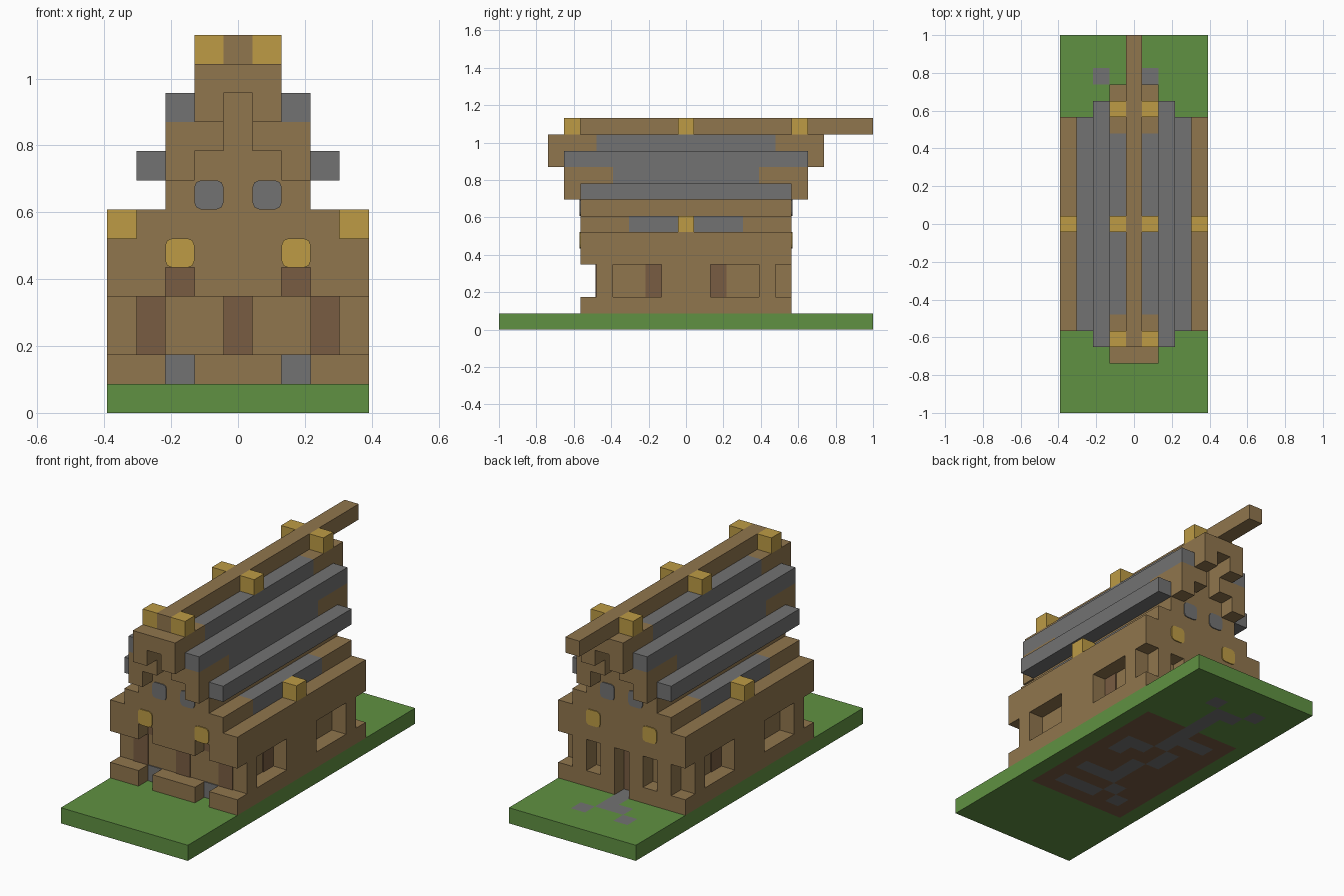
import bpy, bmesh
from mathutils import Matrix, Vector

if "Cube" in bpy.data.objects:
    bpy.data.objects.remove(bpy.data.objects["Cube"])

U = 2 / 23  # size of one building block
THIN = 0.06  # thickness of painted plates, in blocks


def material(name, rgb):
    m = bpy.data.materials.new(name)
    m.use_nodes = True
    m.diffuse_color = (*rgb, 1)
    m.node_tree.nodes["Principled BSDF"].inputs["Base Color"].default_value = (*rgb, 1)
    return m


TIMBER = material("timber brown", (0.28, 0.18, 0.075))
DARK = material("dark brown", (0.19, 0.107, 0.054))
STONE = material("stone grey", (0.17, 0.17, 0.17))
GOLD = material("gold", (0.51, 0.33, 0.06))
GRASS = material("grass green", (0.117, 0.283, 0.054))


def finish(name, bm, *mats):
    mesh = bpy.data.meshes.new(name)
    bm.to_mesh(mesh)
    bm.free()
    for m in mats:
        mesh.materials.append(m)
    ob = bpy.data.objects.new(name, mesh)
    bpy.context.collection.objects.link(ob)


def signs(flag):
    return (1, -1) if flag else (1,)


def solid(name, lo, hi, mat, mirror="", bevel_axis=None):
    """Box between two corners given in blocks, mirrored in x and/or y."""
    bm = bmesh.new()
    lo, hi = Vector(lo), Vector(hi)
    for sx in signs("x" in mirror):
        for sy in signs("y" in mirror):
            c = (lo + hi) / 2 * U
            c.x, c.y = c.x * sx, c.y * sy
            mat4 = Matrix.Translation(c) @ Matrix.Diagonal((*((hi - lo) * U), 1))
            bmesh.ops.create_cube(bm, size=1, matrix=mat4)
    if bevel_axis is not None:
        edges = [e for e in bm.edges
                 if abs((e.verts[0].co - e.verts[1].co)[bevel_axis]) > 1e-4]
        bmesh.ops.bevel(bm, geom=edges, offset=0.02, segments=2, profile=0.5,
                        affect='EDGES')
    finish(name, bm, mat)


def block(name, x, y, z, mat=TIMBER, mirror=""):
    """Box filling inclusive ranges of block numbers."""
    h = 0.5
    solid(name, (x[0] - h, y[0] - h, z[0]), (x[1] + h, y[1] + h, z[1] + 1), mat, mirror)


def wall_plate(name, x, face_y, z, mat, mirror="", rounded=False):
    """Thin painted plate on a wall that faces along y."""
    out = THIN if face_y > 0 else -THIN
    y0, y1 = sorted((face_y, face_y + out))
    solid(name, (x - 0.5, y0, z[0]), (x + 0.5, y1, z[1] + 1), mat, mirror,
          1 if rounded else None)


# Base slab: lawn, dark floor and winding stone path
PATH = {(2, -4), (1, -4), (0, -4), (2, -2), (1, -2), (0, -2), (-1, -3), (-2, -4),
        (0, -1), (0, 0), (-1, 1), (-1, 2), (2, 1), (2, 2), (1, 2), (0, 3), (0, 4),
        (-1, 4), (-2, 4), (0, 5), (0, 6), (0, 7), (0, 8), (-1, 8), (1, 9), (-2, 9)}
bm = bmesh.new()
bmesh.ops.create_grid(bm, x_segments=9, y_segments=23, size=0.5,
                      matrix=Matrix.Diagonal((9 * U, 23 * U, 1, 1)))
for f in bm.faces:
    c = f.calc_center_median() / U
    i, j = round(c.x), round(c.y)
    if (i, j) in PATH:
        f.material_index = 2
    elif abs(i) <= 3 and abs(j) <= 5:
        f.material_index = 1
ext = bmesh.ops.extrude_face_region(bm, geom=bm.faces[:], use_keep_orig=True)
bmesh.ops.translate(bm, vec=(0, 0, U),
                    verts=[g for g in ext["geom"] if isinstance(g, bmesh.types.BMVert)])
bmesh.ops.recalc_face_normals(bm, faces=bm.faces[:])
finish("base", bm, GRASS, DARK, STONE)

# Hall and side walls with recessed windows
block("hall_core", (-3, 3), (-5, 5), (1, 5))
block("side_sill", (4, 4), (-5, 6), (1, 1), mirror="x")
block("side_corner_pier", (4, 4), (5, 5), (2, 3), mirror="xy")
block("side_middle_pier", (4, 4), (-1, 1), (2, 3), mirror="x")
block("side_lintel", (4, 4), (-6, 6), (4, 5), mirror="x")
solid("window_shade", (3.5, 1.5, 2), (3.5 + THIN, 2.5, 4), DARK, "xy")

# Front porch
block("front_kerb_side", (3, 4), (-6, -6), (1, 1), mirror="x")
block("front_kerb_middle", (-1, 1), (-6, -6), (1, 1))
block("front_beam_side", (3, 3), (-6, -6), (4, 4), mirror="x")
block("front_beam_middle", (-1, 1), (-6, -6), (4, 4))
block("front_beam_upper", (-3, 3), (-6, -6), (5, 5))
wall_plate("front_door", 0, -5.5, (2, 3), DARK)
wall_plate("front_side_door", 3, -5.5, (2, 3), DARK, "x")
wall_plate("front_step", 2, -5.5, (1, 1), STONE, "x")
wall_plate("front_beam_shadow_board", 2, -5.5, (4, 4), DARK, "x")

# Back wall with doorway and narrow windows
block("back_sill", (1, 3), (6, 6), (1, 1), mirror="x")
for x in (1, 3):
    block("back_pier", (x, x), (6, 6), (2, 3), mirror="x")
block("back_lintel", (-3, 3), (6, 6), (4, 5))
wall_plate("back_door", 0, 5.5, (1, 3), DARK)

# Eaves tier
block("attic_lower", (-2, 2), (-6, 6), (6, 8))
block("eave_end", (3, 3), (4, 6), (6, 6), mirror="xy")
block("eave_stone", (3, 3), (-3, 3), (6, 6), STONE, "x")
block("eave_gold_block", (4, 4), (0, 0), (6, 6), GOLD, "x")

# Stepped roof
block("lower_roof_rail", (3, 3), (-6, 6), (8, 8), STONE, "x")
block("attic_upper", (-1, 1), (-6, 6), (9, 10))
block("roof_slope_stone", (2, 2), (-4, 4), (9, 9), STONE, "x")
block("roof_slope_end", (2, 2), (5, 7), (9, 9), mirror="xy")
block("upper_roof_rail", (2, 2), (-7, 7), (10, 10), STONE, "x")
block("ridge_stone", (-1, 1), (-5, 5), (11, 11), STONE)
block("ridge_end", (-1, 1), (6, 8), (11, 11), mirror="y")

# Gable brackets
block("gable_bracket_low", (2, 2), (7, 7), (8, 8), mirror="xy")
block("gable_bracket_middle", (1, 1), (7, 7), (9, 9), mirror="xy")
block("gable_bracket_top", (1, 1), (7, 8), (10, 10), mirror="xy")

# Ridge beam and gold finials
block("ridge_beam", (0, 0), (-7, 11), (12, 12))
block("ridge_gold_end", (1, 1), (7, 7), (12, 12), GOLD, "xy")
block("ridge_gold_middle", (1, 1), (0, 0), (12, 12), GOLD, "x")

# Round lamps and vents on both gables
for side, y in (("front", -6.5), ("back", 6.5)):
    wall_plate(side + "_lamp", 2, y, (5, 5), GOLD, "x", True)
    wall_plate(side + "_vent", 1, y, (7, 7), STONE, "x", True)
